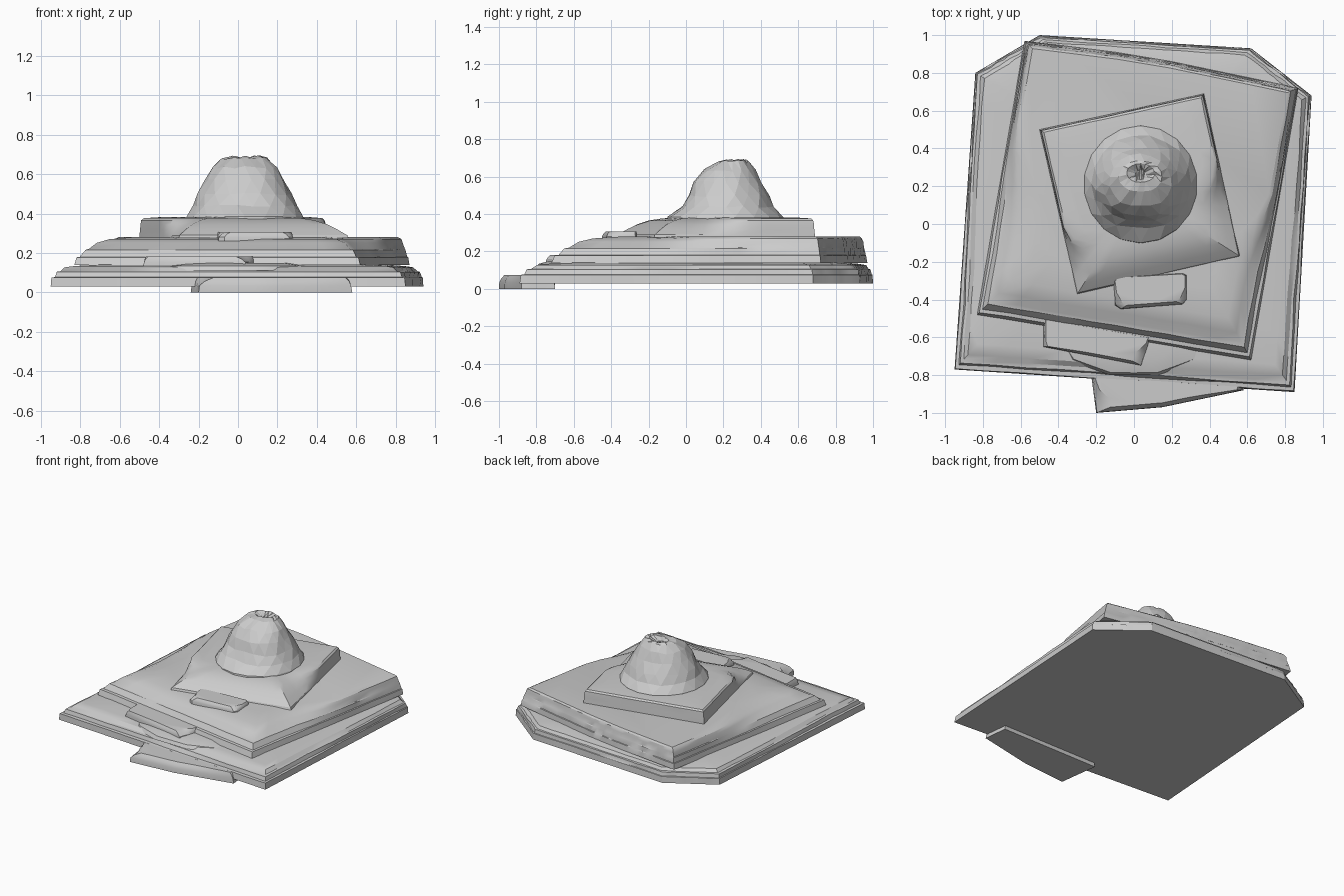
import bpy, bmesh, math, random
from mathutils import Vector

if "Cube" in bpy.data.objects:
    bpy.data.objects.remove(bpy.data.objects["Cube"])

random.seed(4)


def finish(name, bm, smooth=True):
    bmesh.ops.recalc_face_normals(bm, faces=bm.faces)
    mesh = bpy.data.meshes.new(name)
    bm.to_mesh(mesh)
    bm.free()
    ob = bpy.data.objects.new(name, mesh)
    bpy.context.collection.objects.link(ob)
    if smooth:
        bpy.ops.object.select_all(action='DESELECT')
        ob.select_set(True)
        bpy.context.view_layer.objects.active = ob
        bpy.ops.object.shade_smooth_by_angle(angle=math.radians(30))
    return ob


def loft(bm, rings):
    loops = [[bm.verts.new(p) for p in r] for r in rings]
    n = len(loops[0])
    for a, b in zip(loops, loops[1:]):
        for i in range(n):
            j = (i + 1) % n
            bm.faces.new((a[i], a[j], b[j], b[i]))
    bm.faces.new(loops[0])
    bm.faces.new(loops[-1])


def slab(name, corners, z0, z1, levels, front=(0, -1), cuts=10, rough=0.008):
    """Stone slab: levels are (height, inset at the worn front, inset behind)."""
    pts = [Vector(c) for c in corners]
    mid = sum(pts, Vector((0, 0))) / len(pts)
    front = Vector(front).normalized()
    outline = [a.lerp(b, k / cuts) for a, b in zip(pts, pts[1:] + pts[:1])
               for k in range(cuts)]
    reach = max((p - mid).dot(front) for p in outline)
    rings = []
    for i, (t, inset_front, inset_back) in enumerate(levels):
        ring = []
        for p in outline:
            w = min(1, max(0, (p - mid).dot(front) / reach * 1.6))
            w = w * w * (3 - 2 * w)
            s = inset_back + (inset_front - inset_back) * w
            if 0 < i < len(levels) - 1:
                s += random.uniform(0, rough)
            q = p.lerp(mid, s)
            ring.append((q.x, q.y, z0 + (z1 - z0) * t))
        rings.append(ring)
    bm = bmesh.new()
    loft(bm, rings)
    return finish(name, bm)


# Three twisted, stacked slabs with weathered layered edges
slab("lower_slab",
     [(-.95, -.77), (.85, -.89), (.94, .68), (.62, .93), (-.5, 1), (-.84, .8)],
     .03, .143,
     [(0, 0, 0), (.4, .002, 0), (.42, .02, .008), (.66, .03, .012),
      (.68, .045, .03), (.86, .07, .05), (.92, .12, .1), (1, .3, .25)])

slab("middle_slab",
     [(-.83, -.48), (.62, -.72), (.87, .72), (.2, .86), (-.1, .91), (-.58, .97)],
     .138, .28,
     [(0, 0, 0), (.28, .01, .005), (.3, .03, .012), (.55, .06, .02),
      (.58, .08, .025), (.8, .13, .035), (.93, .2, .045), (1, .34, .07)],
     front=(-.25, -1))

slab("upper_slab",
     [(-.3, -.37), (.56, -.17), (.37, .69), (-.5, .5)],
     .275, .382,
     [(0, 0, 0), (.14, .01, 0), (.4, .1, .004), (.65, .2, .008),
      (.85, .32, .015), (.95, .45, .04), (1, .6, .2)],
     front=(.45, -1), rough=.006)

# Low swelling of stone in front of the middle slab
slab("front_mound",
     [(.42 * math.cos(a * math.pi / 5), -.6 + .21 * math.sin(a * math.pi / 5))
      for a in range(10)],
     .11, .15, [(0, 0, 0), (.6, .06, .06), (1, .35, .35)], cuts=2)

# One small step leading onto each slab
step_levels = [(0, 0, 0), (.45, .01, .01), (.75, .08, .02), (1, .2, .05)]
slab("lower_step",
     [(-.2, -1), (.15, -.97), (.58, -.88), (.56, -.7), (-.24, -.7)],
     0, .075, step_levels, cuts=5)
slab("middle_step",
     [(-.48, -.65), (.04, -.75), (.09, -.6), (-.48, -.5)],
     .13, .182, step_levels, cuts=5)
slab("upper_step",
     [(-.1, -.43), (-.07, -.45), (.26, -.425), (.28, -.4), (.28, -.27),
      (.26, -.26), (-.09, -.28), (-.11, -.3)],
     .26, .306, step_levels, cuts=2)

# Faceted boulder: (height, half width, half depth, centre y)
boulder = [(.34, .305, .315, .212), (.385, .3, .31, .21), (.44, .265, .262, .215),
           (.5, .236, .222, .222), (.57, .203, .19, .215),
           (.635, .165, .145, .225), (.68, .115, .085, .25),
           (.69, .075, .05, .27), (.665, .03, .025, .26)]
segments = 18
rings = []
for i, (z, rx, ry, cy) in enumerate(boulder):
    ring = []
    for k in range(segments):
        a = 2 * math.pi * (k + .5 * (i % 2)) / segments
        # a shallow cleft runs up the front
        cleft = max(0, -math.sin(a)) ** 12 * .1 if 2 <= i <= 6 else 0
        s = 1 - cleft + (random.uniform(-.03, .03) if 1 < i < 8 else 0)
        dz = random.uniform(-.008, .006) if i > 1 else 0
        ring.append((.035 + rx * s * math.cos(a), cy + ry * s * math.sin(a), z + dz))
    rings.append(ring)
bm = bmesh.new()
loft(bm, rings)
bmesh.ops.triangulate(bm, faces=bm.faces)
finish("boulder", bm, smooth=False)
